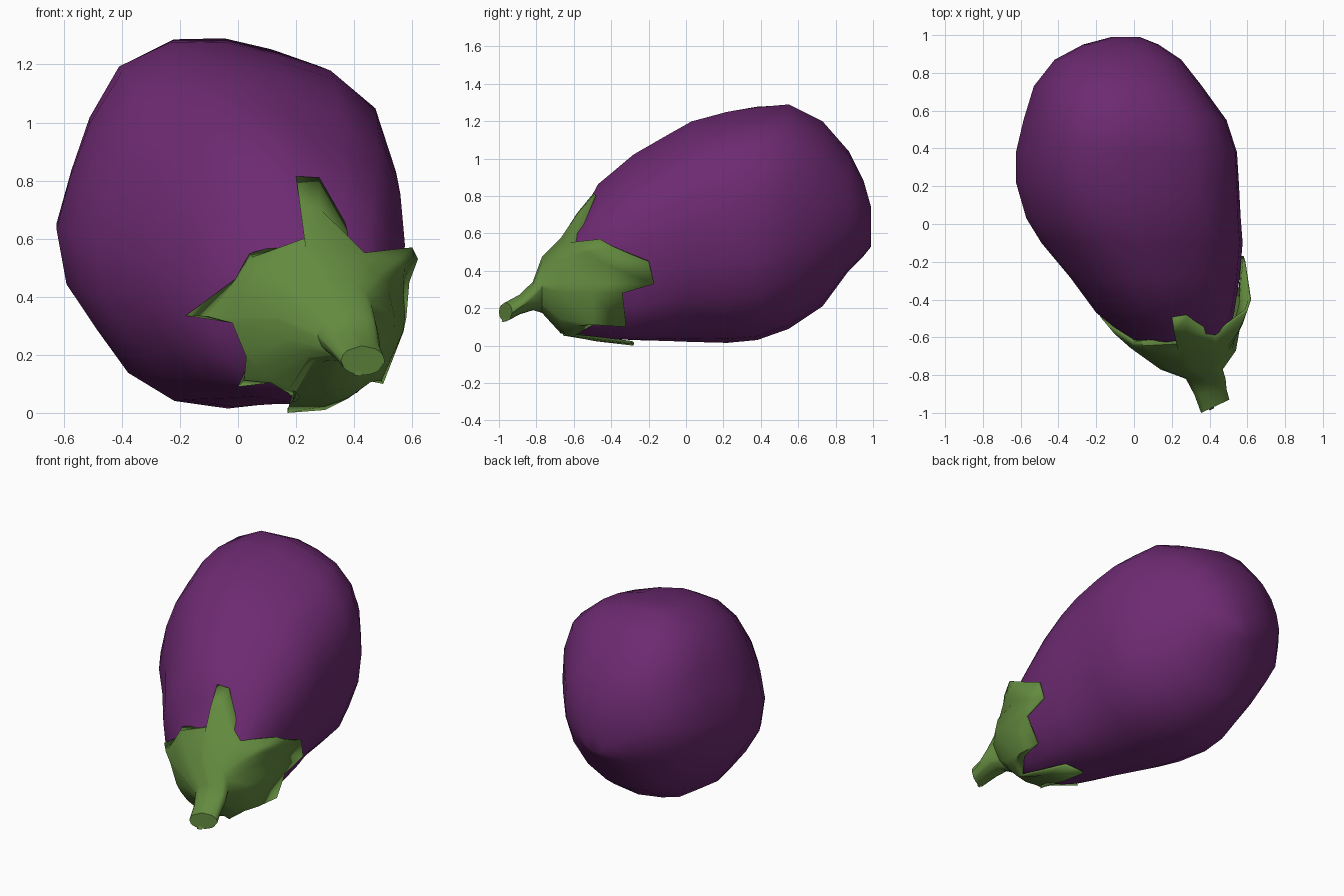
import bpy, bmesh, math
from mathutils import Vector

cube = bpy.data.objects.get("Cube")
if cube:
    bpy.data.objects.remove(cube)


def material(name, rgb):
    m = bpy.data.materials.new(name)
    m.diffuse_color = (*rgb, 1)
    m.use_nodes = True
    bsdf = m.node_tree.nodes["Principled BSDF"]
    bsdf.inputs["Base Color"].default_value = (*rgb, 1)
    bsdf.inputs["Roughness"].default_value = 0.6
    return m


def loft(name, rings, mat, caps, angle):
    """Skin a list of equal-length rings; caps says which ends are closed."""
    bm = bmesh.new()
    loops = [[bm.verts.new(p) for p in ring] for ring in rings]
    n = len(loops[0])
    for a, b in zip(loops, loops[1:]):
        for i in range(n):
            j = (i + 1) % n
            bm.faces.new((a[i], a[j], b[j], b[i]))
    for end, closed in zip((loops[0], loops[-1]), caps):
        if closed:
            mid = sum((v.co for v in end), Vector()) / n
            tip = bm.verts.new(mid)
            for i in range(n):
                bm.faces.new((end[i], end[(i + 1) % n], tip))
    bmesh.ops.recalc_face_normals(bm, faces=bm.faces)
    mesh = bpy.data.meshes.new(name)
    bm.to_mesh(mesh)
    bm.free()
    obj = bpy.data.objects.new(name, mesh)
    bpy.context.collection.objects.link(obj)
    mesh.materials.append(mat)
    bpy.ops.object.select_all(action='DESELECT')
    obj.select_set(True)
    bpy.context.view_layer.objects.active = obj
    bpy.ops.object.shade_smooth_by_angle(angle=math.radians(angle))
    return obj


purple = material("aubergine purple", (0.152, 0.023, 0.166))
green = material("leaf green", (0.125, 0.258, 0.05))

# Fruit: cross-sections along y, as (y, x min, x max, z min, z max)
sections = [
    (-0.80, 0.27, 0.37, 0.27, 0.36),
    (-0.75, 0.15, 0.43, 0.18, 0.45),
    (-0.65, 0.04, 0.50, 0.08, 0.55),
    (-0.55, -0.10, 0.51, 0.05, 0.72),
    (-0.47, -0.20, 0.53, 0.04, 0.87),
    (-0.28, -0.34, 0.56, 0.03, 1.03),
    (-0.10, -0.49, 0.575, 0.025, 1.13),
    (0.03, -0.57, 0.565, 0.02, 1.20),
    (0.22, -0.625, 0.555, 0.015, 1.25),
    (0.38, -0.625, 0.545, 0.03, 1.275),
    (0.55, -0.585, 0.49, 0.09, 1.29),
    (0.73, -0.53, 0.36, 0.21, 1.20),
    (0.87, -0.42, 0.25, 0.40, 1.04),
    (0.95, -0.27, 0.13, 0.48, 0.88),
    (0.99, -0.12, 0.03, 0.53, 0.74),
]
# Lumps around the belly, and around the neck, counted from +x through +z
belly = (1, 1.03, 1.07, 1.03, 0.97, 1, 1.05, 1.06, 0.98, 0.95,
         1, 0.98, 0.92, 0.97, 1, 1, 1.01, 1.02, 1.02, 1)
neck = (1, 1, 0.97, 0.90, 0.90, 0.98, 1, 1, 1, 1,
        1, 1, 1, 1, 1, 1, 1.05, 1.15, 1.10, 1)


def section_ring(y, x0, x1, z0, z1):
    cx, cz, rx, rz = (x0 + x1) / 2, (z0 + z1) / 2, (x1 - x0) / 2, (z1 - z0) / 2
    at_belly = max(0, 1 - abs(y - 0.35) / 0.8)
    at_neck = max(0, 1 - abs(y + 0.38) / 0.45)
    ring = []
    for i, (b, n) in enumerate(zip(belly, neck)):
        t = math.tau * i / len(belly)
        c, s = math.cos(t), math.sin(t)
        k = (abs(c) ** 2.1 + abs(s) ** 2.1) ** (-1 / 2.1)
        k *= 1 + at_belly * (b - 1) + at_neck * (n - 1)
        ring.append(Vector((cx + rx * k * c, y, cz + rz * k * s)))
    return ring


loft("fruit_body", [section_ring(*s) for s in sections], purple, (True, True), 45)

# Calyx rim: leaf tips and the notches between them, around the neck
rim = [Vector(p) for p in (
    (0.20, -0.495, 0.815), (0.23, -0.60, 0.60), (0.04, -0.62, 0.55),
    (-0.01, -0.62, 0.46), (-0.18, -0.49, 0.335), (-0.01, -0.64, 0.31),
    (0.05, -0.655, 0.20), (0.00, -0.53, 0.09), (0.13, -0.65, 0.12),
    (0.20, -0.62, 0.06), (0.17, -0.28, 0.00), (0.30, -0.29, 0.01),
    (0.38, -0.60, 0.05), (0.45, -0.50, 0.11), (0.50, -0.32, 0.10),
    (0.57, -0.34, 0.28), (0.58, -0.17, 0.33), (0.59, -0.20, 0.45),
    (0.62, -0.40, 0.53), (0.60, -0.46, 0.57), (0.43, -0.58, 0.55),
    (0.28, -0.49, 0.81))]
hub = Vector((0.27, 0, 0.32))
angles = [math.atan2(p.z - hub.z, p.x - hub.x) for p in rim]


def oval(cx, y, cz, rx, rz, tilt=0.0):
    return [Vector((cx + rx * math.cos(t), y + tilt * math.cos(t), cz + rz * math.sin(t)))
            for t in angles]


shoulder = oval(0.27, -0.67, 0.32, 0.27, 0.255)
middle = []
for p, q, t in zip(rim, shoulder, angles):
    middle.append((p + q) / 2 + Vector((math.cos(t), 0, math.sin(t))) * 0.015)
for p in middle:
    p.z = max(p.z, 0.02)

# Leaves and stalk form one continuous shell
calyx = loft("calyx_and_stem", [
    rim, middle, shoulder,
    oval(0.305, -0.77, 0.325, 0.165, 0.15),
    oval(0.38, -0.82, 0.265, 0.105, 0.075),
    oval(0.405, -0.89, 0.22, 0.085, 0.052, 0.015),
    oval(0.43, -0.965, 0.18, 0.075, 0.05, 0.035),
], green, (False, True), 35)
thick = calyx.modifiers.new("leaf_thickness", 'SOLIDIFY')
thick.thickness = 0.015
thick.offset = -1
